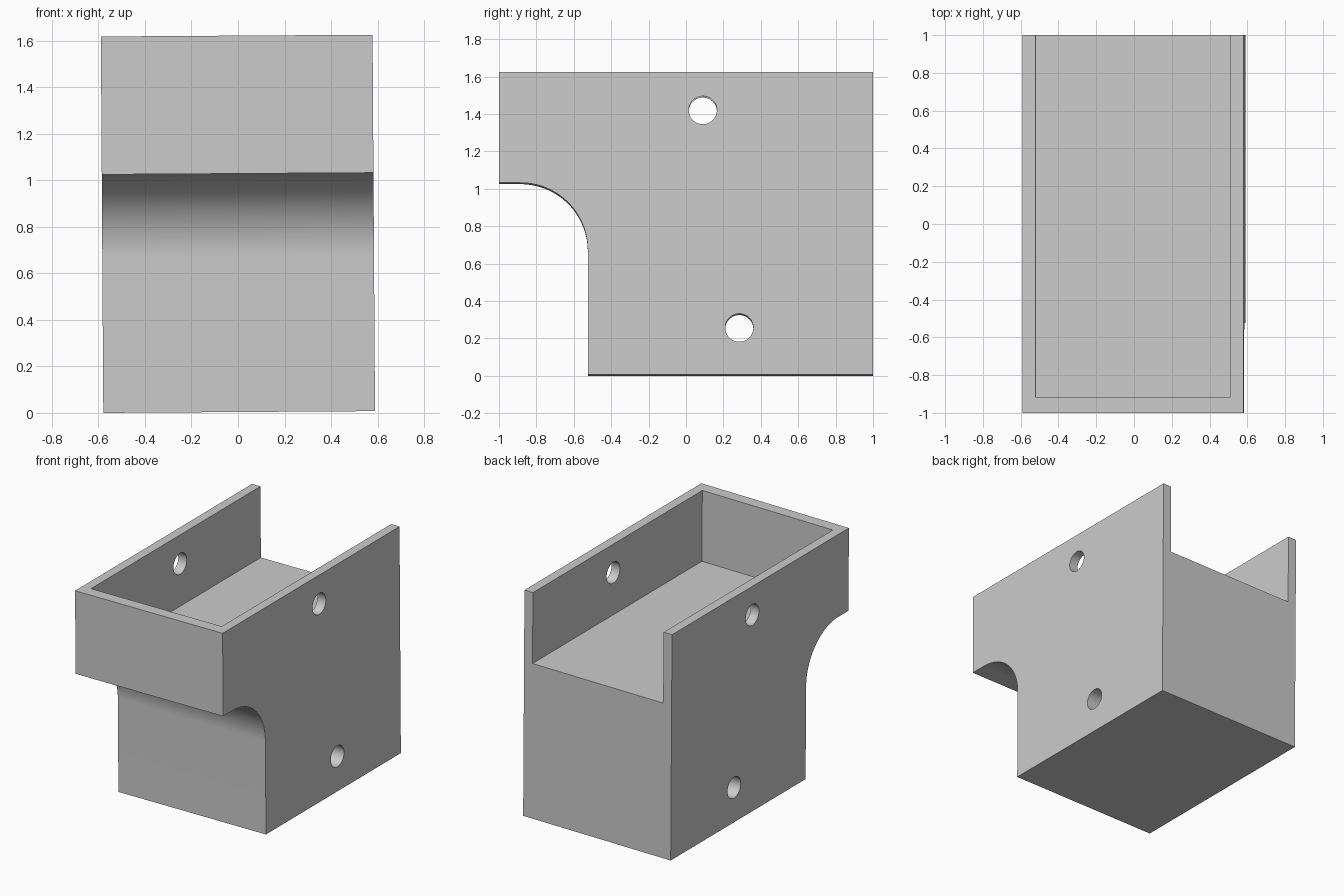
import bpy, bmesh, math
from mathutils import Matrix

cube = bpy.data.objects.get("Cube")
if cube:
    bpy.data.objects.remove(cube, do_unlink=True)

HALF_W, HEIGHT = 0.584, 1.618
LIP_Z, STEP_Y, RADIUS = 1.025, -0.525, 0.36
FLOOR_Z = 1.11
TILT = -0.0065

grey = bpy.data.materials.new("plain grey")
grey.use_nodes = True
colour = (0.6, 0.6, 0.6, 1)
grey.diffuse_color = colour
grey.node_tree.nodes["Principled BSDF"].inputs["Base Color"].default_value = colour


def make_object(name, bm):
    bmesh.ops.recalc_face_normals(bm, faces=bm.faces)
    mesh = bpy.data.meshes.new(name)
    bm.to_mesh(mesh)
    bm.free()
    mesh.materials.append(grey)
    obj = bpy.data.objects.new(name, mesh)
    bpy.context.collection.objects.link(obj)
    return obj


def extrude_profile(name, points, half_width):
    """Extrude a (y, z) outline symmetrically along x."""
    bm = bmesh.new()
    face = bm.faces.new([bm.verts.new((-half_width, y, z)) for y, z in points])
    result = bmesh.ops.extrude_face_region(bm, geom=[face])
    verts = [v for v in result["geom"] if isinstance(v, bmesh.types.BMVert)]
    bmesh.ops.translate(bm, verts=verts, vec=(2 * half_width, 0, 0))
    return make_object(name, bm)


def hole_cutter(name, y, z, radius):
    bm = bmesh.new()
    place = Matrix.Translation((0, y, z)) @ Matrix.Rotation(math.pi / 2, 4, 'Y')
    bmesh.ops.create_cone(bm, cap_ends=True, segments=48, radius1=radius,
                          radius2=radius, depth=2, matrix=place)
    return make_object(name, bm)


def cut(target, cutter):
    mod = target.modifiers.new("cut", 'BOOLEAN')
    mod.operation = 'DIFFERENCE'
    mod.solver = 'EXACT'
    mod.object = cutter
    bpy.context.view_layer.objects.active = target
    bpy.ops.object.modifier_apply(modifier=mod.name)
    bpy.data.objects.remove(cutter, do_unlink=True)


# Stepped body with a rounded fillet under the front lip
steps = 32
arc = [(STEP_Y - RADIUS + RADIUS * math.cos(a), LIP_Z - RADIUS + RADIUS * math.sin(a))
       for a in (math.pi / 2 * i / steps for i in range(steps + 1))]
outline = [(1, 0), (STEP_Y, 0)] + arc + [(-1, LIP_Z), (-1, HEIGHT), (1, HEIGHT)]
body = extrude_profile("holder_body", outline, HALF_W)

# Tray pocket, open at the top and the back
pocket = [(-0.915, FLOOR_Z), (1.2, FLOOR_Z), (1.2, 2), (-0.915, 2)]
cut(body, extrude_profile("pocket_cutter", pocket, 0.517))

# Cross holes through both sides
for y, z in ((0.09, 1.413), (0.285, 0.25)):
    cut(body, hole_cutter("hole_cutter", y, z, 0.075))

# Slight lean to one side
body.rotation_euler.y = TILT
body.location = (0.005, 0, -TILT * HALF_W)

bpy.ops.object.select_all(action='DESELECT')
body.select_set(True)
bpy.context.view_layer.objects.active = body
bpy.ops.object.shade_smooth_by_angle(angle=math.radians(30))
